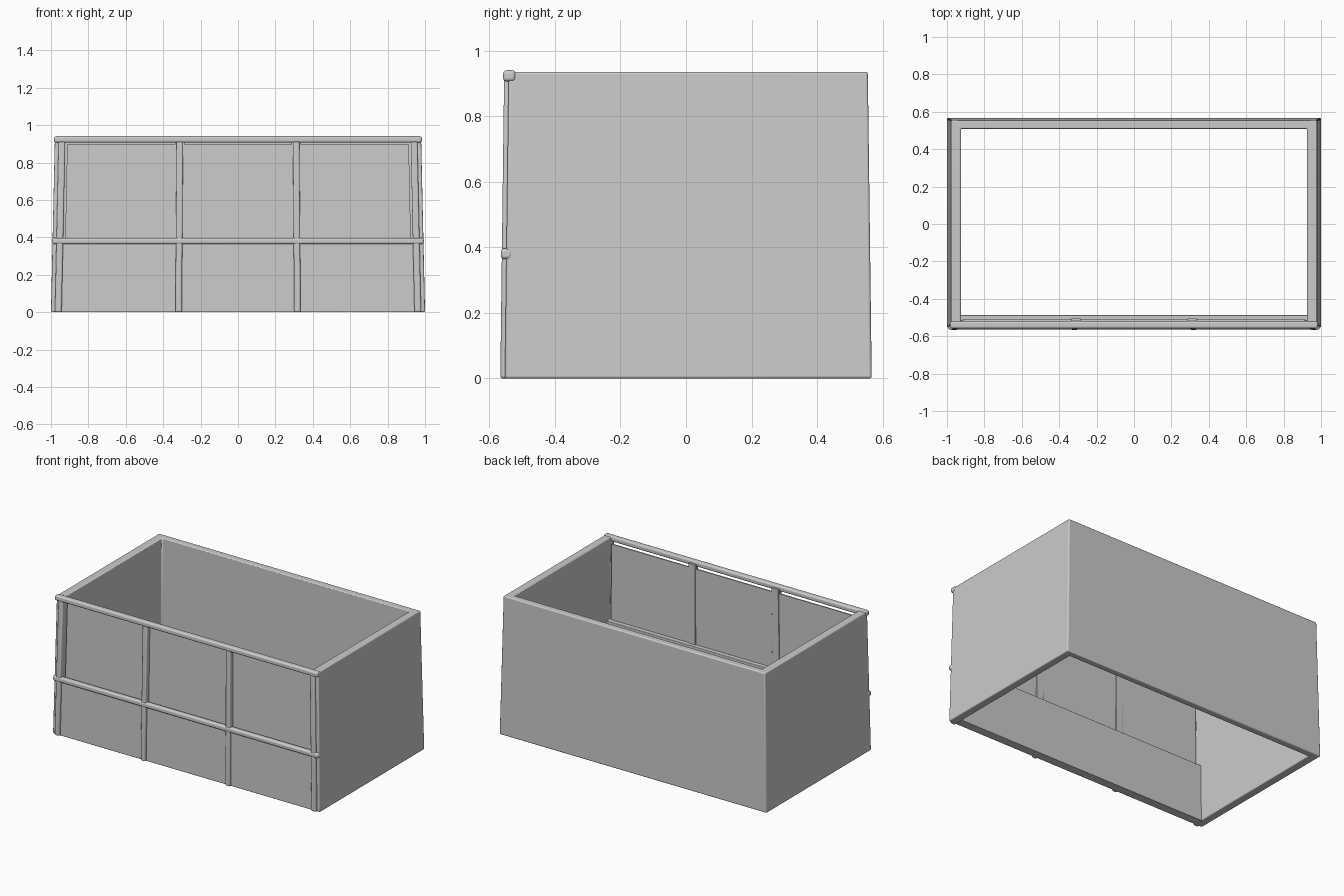
import bpy, bmesh

if "Cube" in bpy.data.objects:
    bpy.data.objects.remove(bpy.data.objects["Cube"])

H = 0.936          # wall height
TAPER = 0.021      # inward lean towards the top

grey = bpy.data.materials.new("plain_grey")
grey.diffuse_color = (0.6, 0.6, 0.6, 1)
grey.use_nodes = True
grey.node_tree.nodes["Principled BSDF"].inputs["Base Color"].default_value = grey.diffuse_color


def prism(name, outline, z0, z1, bevel=0.0):
    """Extrude an outline from z0 to z1, lean it inward and soften the edges."""
    bm = bmesh.new()
    bottom, top = [], []
    for ring, z in ((bottom, z0), (top, z1)):
        s = 1 - TAPER * z / H
        for x, y in outline:
            ring.append(bm.verts.new((x * s, y * s, z)))
    bm.faces.new(bottom[::-1])
    bm.faces.new(top)
    n = len(outline)
    for i in range(n):
        j = (i + 1) % n
        bm.faces.new((bottom[i], bottom[j], top[j], top[i]))
    bmesh.ops.recalc_face_normals(bm, faces=bm.faces)
    mesh = bpy.data.meshes.new(name)
    bm.to_mesh(mesh)
    bm.free()
    mesh.materials.append(grey)
    ob = bpy.data.objects.new(name, mesh)
    bpy.context.collection.objects.link(ob)
    if bevel:
        mod = ob.modifiers.new("soft_edges", 'BEVEL')
        mod.width = bevel
        mod.segments = 3
    bpy.ops.object.select_all(action='DESELECT')
    ob.select_set(True)
    bpy.context.view_layer.objects.active = ob
    bpy.ops.object.shade_smooth_by_angle()
    return ob


def box(name, x0, x1, y0, y1, z0, z1, bevel=0.0):
    return prism(name, [(x0, y0), (x1, y0), (x1, y1), (x0, y1)], z0, z1, bevel)


# Back and side walls in one U-shaped piece
prism("back_and_side_walls",
      [(-1, -0.553), (-0.945, -0.553), (-0.945, 0.52), (0.945, 0.52),
       (0.945, -0.553), (1, -0.553), (1, 0.567), (-1, 0.567)], 0, H, 0.007)

# Low front wall
box("low_front_wall", -0.95, 0.95, -0.552, -0.491, 0, 0.382, 0.004)

# Front rails
box("top_rail", -1.004, 1.004, -0.570, -0.531, 0.907, 0.941, 0.010)
box("middle_rail", -1.002, 1.002, -0.570, -0.535, 0.364, 0.397, 0.010)

# Front posts, with an inner rib behind each middle post
for side, label in ((-1, "left"), (1, "right")):
    a, b = sorted((side * 0.943, side * 0.979))
    box("corner_post_" + label, a, b, -0.567, -0.527, 0, 0.925, 0.008)
    a, b = sorted((side * 0.300, side * 0.335))
    box("middle_post_" + label, a, b, -0.567, -0.527, 0, 0.925, 0.008)
    a, b = sorted((side * 0.291, side * 0.344))
    box("post_rib_" + label, a, b, -0.530, -0.515, 0.37, 0.925, 0.002)

# Upper panels set back between the posts, with a slit under the top rail
for label, a, b in (("left", -0.932, -0.340), ("centre", -0.295, 0.295),
                    ("right", 0.340, 0.932)):
    box("upper_panel_" + label, a, b, -0.530, -0.521, 0.375, 0.897)
